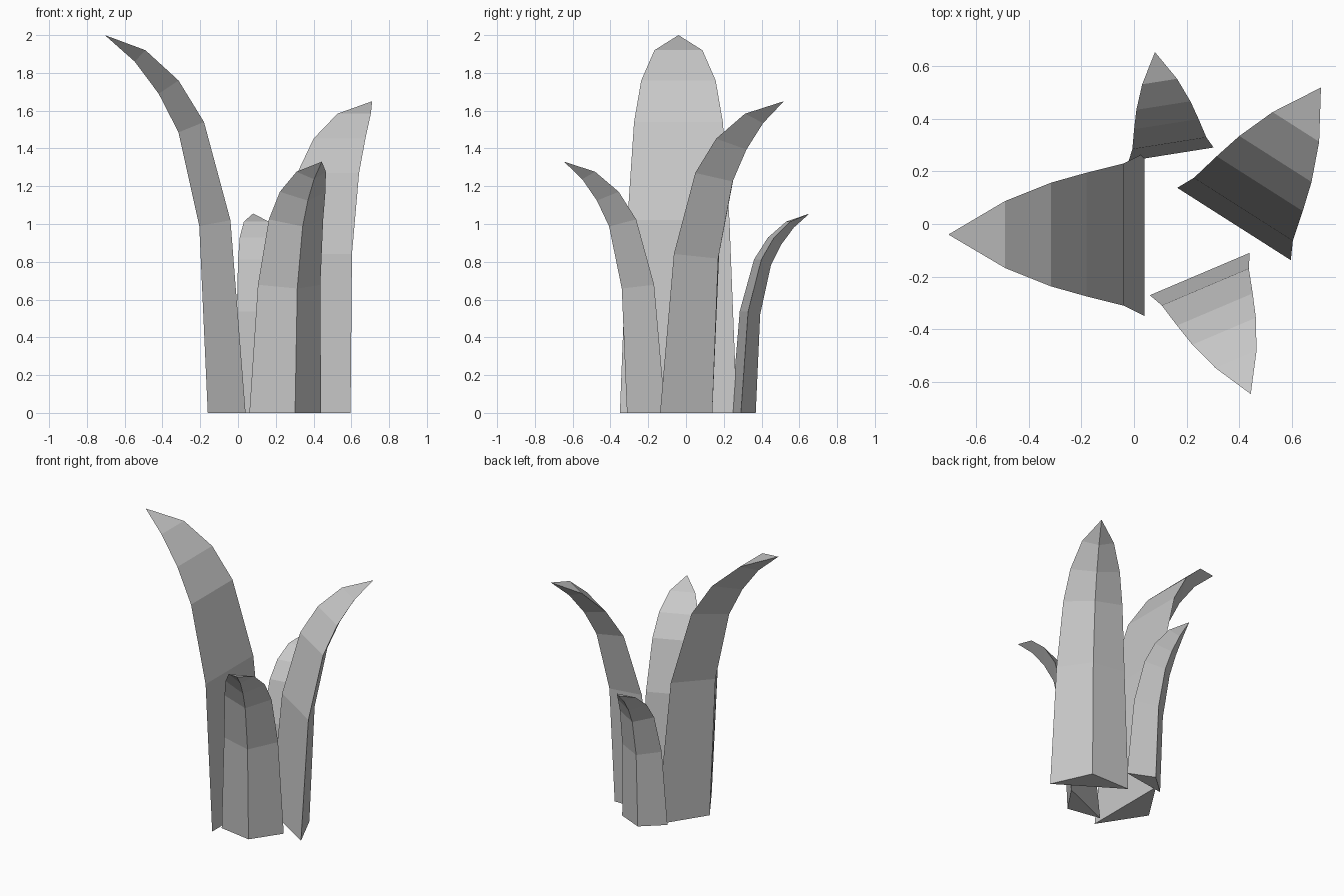
import bpy, bmesh, math
from mathutils import Matrix

if "Cube" in bpy.data.objects:
    bpy.data.objects.remove(bpy.data.objects["Cube"])

grey = bpy.data.materials.new("plain grey")
grey.diffuse_color = (0.58, 0.58, 0.58, 1)
grey.use_nodes = True
grey.node_tree.nodes["Principled BSDF"].inputs["Base Color"].default_value = grey.diffuse_color

# Leaf rings: inner edge (outward, height), half width, outer ridge (outward, height)
RINGS = [
    (0.00, 0.00, 0.31, 0.20, 0.00),
    (0.08, 1.02, 0.27, 0.245, 0.99),
    (0.22, 1.54, 0.235, 0.355, 1.485),
    (0.355, 1.76, 0.197, 0.46, 1.69),
    (0.53, 1.92, 0.127, 0.587, 1.86),
]
TIP = (0.745, 0.0, 2.0)


def leaf(name, x, y, angle, scale):
    """Solid blade of triangular section, curving outward along the angle."""
    bm = bmesh.new()
    rings = []
    for d, z, w, rd, rz in RINGS:
        rings.append([bm.verts.new(p) for p in
                      ((d, -w, z), (rd, 0, rz), (d, w, z))])
    tip = bm.verts.new(TIP)
    bm.faces.new(rings[0][::-1])
    for a, b in zip(rings, rings[1:]):
        for i in range(3):
            j = (i + 1) % 3
            bm.faces.new((a[i], a[j], b[j], b[i]))
    for i in range(3):
        bm.faces.new((rings[-1][i], rings[-1][(i + 1) % 3], tip))
    bmesh.ops.recalc_face_normals(bm, faces=bm.faces)
    bm.transform(Matrix.Translation((x, y, 0))
                 @ Matrix.Rotation(math.radians(angle), 4, 'Z')
                 @ Matrix.Scale(scale, 4))
    mesh = bpy.data.meshes.new(name)
    bm.to_mesh(mesh)
    bm.free()
    mesh.materials.append(grey)
    bpy.context.collection.objects.link(bpy.data.objects.new(name, mesh))


# Four leaves, the same shape at different sizes and headings
leaf("left_leaf", 0.04, -0.04, 180, 1.0)
leaf("right_leaf", 0.38, 0.0, 57.5, 0.825)
leaf("front_leaf", 0.25, -0.19, -67, 0.665)
leaf("back_leaf", 0.141, 0.265, 99, 0.5275)
